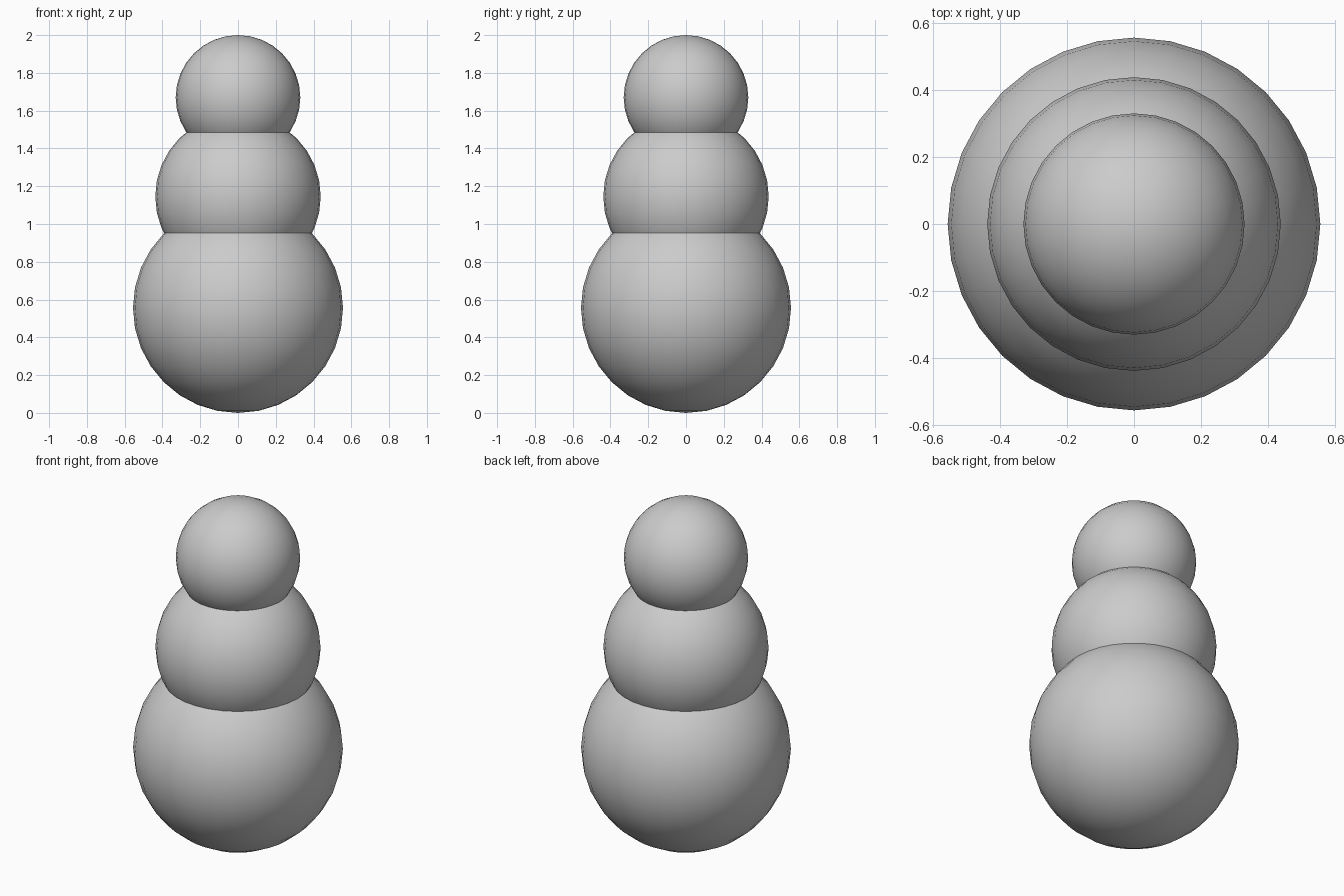
import bpy

cube = bpy.data.objects.get("Cube")
if cube:
    bpy.data.objects.remove(cube, do_unlink=True)

# Plain grey for the whole figure
grey = bpy.data.materials.new("grey")
grey.use_nodes = True
colour = (0.6, 0.6, 0.6, 1)
grey.diffuse_color = colour
grey.node_tree.nodes["Principled BSDF"].inputs["Base Color"].default_value = colour


def ball(name, radius, height):
    bpy.ops.mesh.primitive_uv_sphere_add(
        segments=32, ring_count=16, radius=radius, location=(0, 0, height))
    obj = bpy.context.object
    obj.name = name
    obj.data.materials.append(grey)
    bpy.ops.object.shade_smooth()


# Three stacked, overlapping balls
ball("bottom_ball", 0.556, 0.556)
ball("middle_ball", 0.438, 1.145)
ball("head_ball", 0.33, 1.67)
